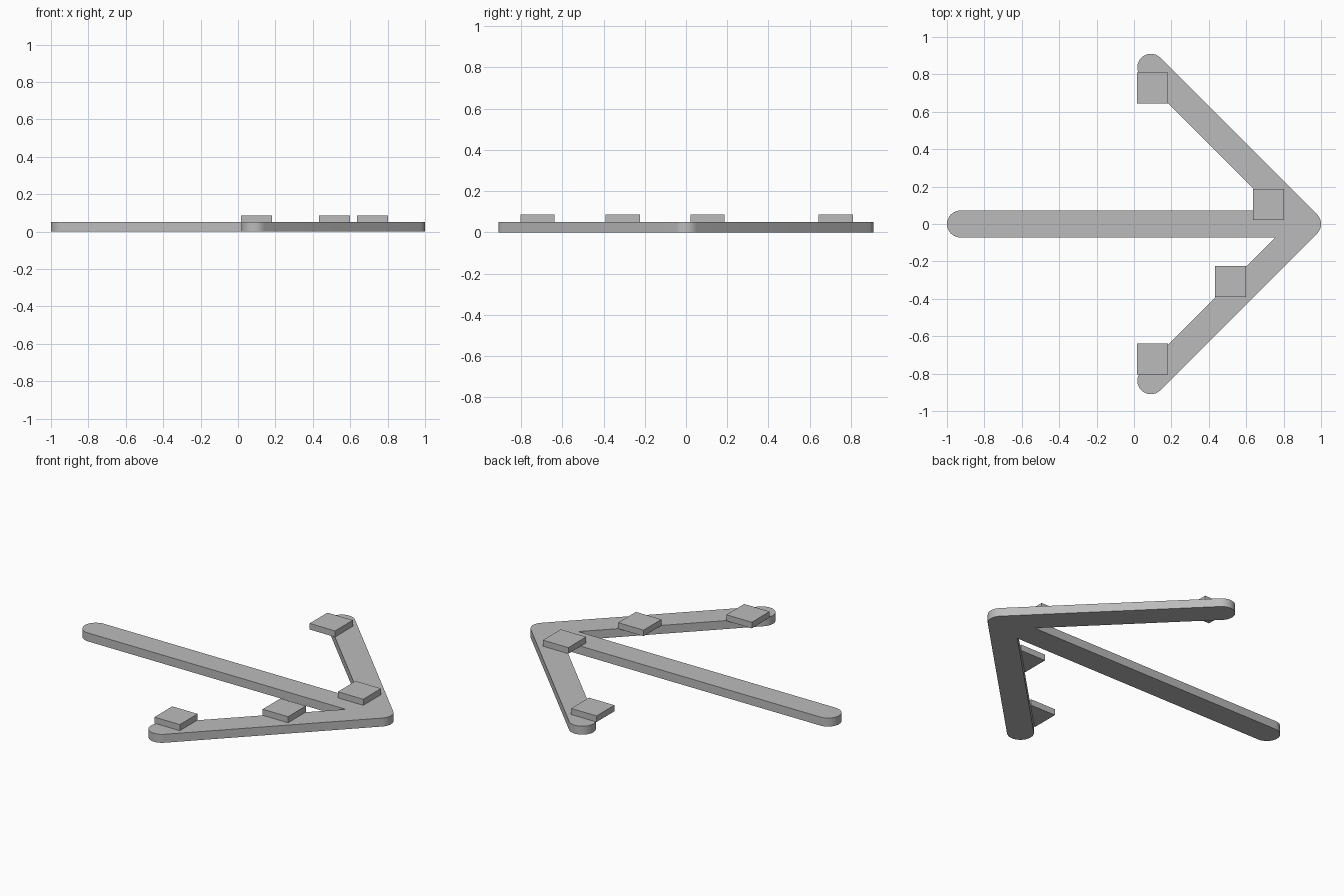
import bpy, bmesh
from math import pi, radians, sin, cos, sqrt

cube = bpy.data.objects.get("Cube")
if cube:
    bpy.data.objects.remove(cube, do_unlink=True)

GREY = 0.5
mat = bpy.data.materials.new("plain grey")
mat.use_nodes = True
colour = (GREY, GREY, GREY, 1)
mat.diffuse_color = colour
mat.node_tree.nodes["Principled BSDF"].inputs["Base Color"].default_value = colour

R = 0.072          # half width of the bars
TIP = 1 - R        # centre of the rounded tip
REACH = 0.838      # sideways reach of each barb
BAR_TOP, PAD_TOP = 0.05, 0.086


def arc(cx, cy, start, end, steps=16):
    """Points on a rounded end, angles in degrees."""
    angles = [radians(start + (end - start) * i / steps) for i in range(steps + 1)]
    return [(cx + R * cos(a), cy + R * sin(a)) for a in angles]


def prism(name, outline, z0, z1):
    """Upright solid from an anticlockwise outline."""
    bm = bmesh.new()
    face = bm.faces.new([bm.verts.new((x, y, z0)) for x, y in outline])
    top = bmesh.ops.extrude_face_region(bm, geom=[face], use_keep_orig=True)["geom"]
    bmesh.ops.translate(bm, vec=(0, 0, z1 - z0),
                        verts=[v for v in top if isinstance(v, bmesh.types.BMVert)])
    bmesh.ops.recalc_face_normals(bm, faces=bm.faces)
    mesh = bpy.data.meshes.new(name)
    bm.to_mesh(mesh)
    bm.free()
    mesh.materials.append(mat)
    obj = bpy.data.objects.new(name, mesh)
    bpy.context.collection.objects.link(obj)
    return obj


# Arrow body: shaft, two barbs and rounded tip in one outline
notch = TIP - R * sqrt(2) - R
outline = (arc(TIP, 0, -45, 45)
           + arc(TIP - REACH, REACH, 45, 225)
           + [(notch, R)]
           + arc(-TIP, 0, 90, 270)
           + [(notch, -R)]
           + arc(TIP - REACH, -REACH, 135, 315))
arrow = prism("arrow_body", outline, 0, BAR_TOP)
bpy.ops.object.select_all(action='DESELECT')
arrow.select_set(True)
bpy.context.view_layer.objects.active = arrow
bpy.ops.object.shade_smooth_by_angle(angle=radians(30))

# Square pads resting on the barbs
H = 0.083
pads = {"back_pad": (0.10, 0.727), "tip_pad": (0.72, 0.105),
        "middle_pad": (0.517, -0.307), "front_pad": (0.10, -0.721)}
for name, (x, y) in pads.items():
    square = [(x - H, y - H), (x + H, y - H), (x + H, y + H), (x - H, y + H)]
    prism(name, square, BAR_TOP, PAD_TOP)
